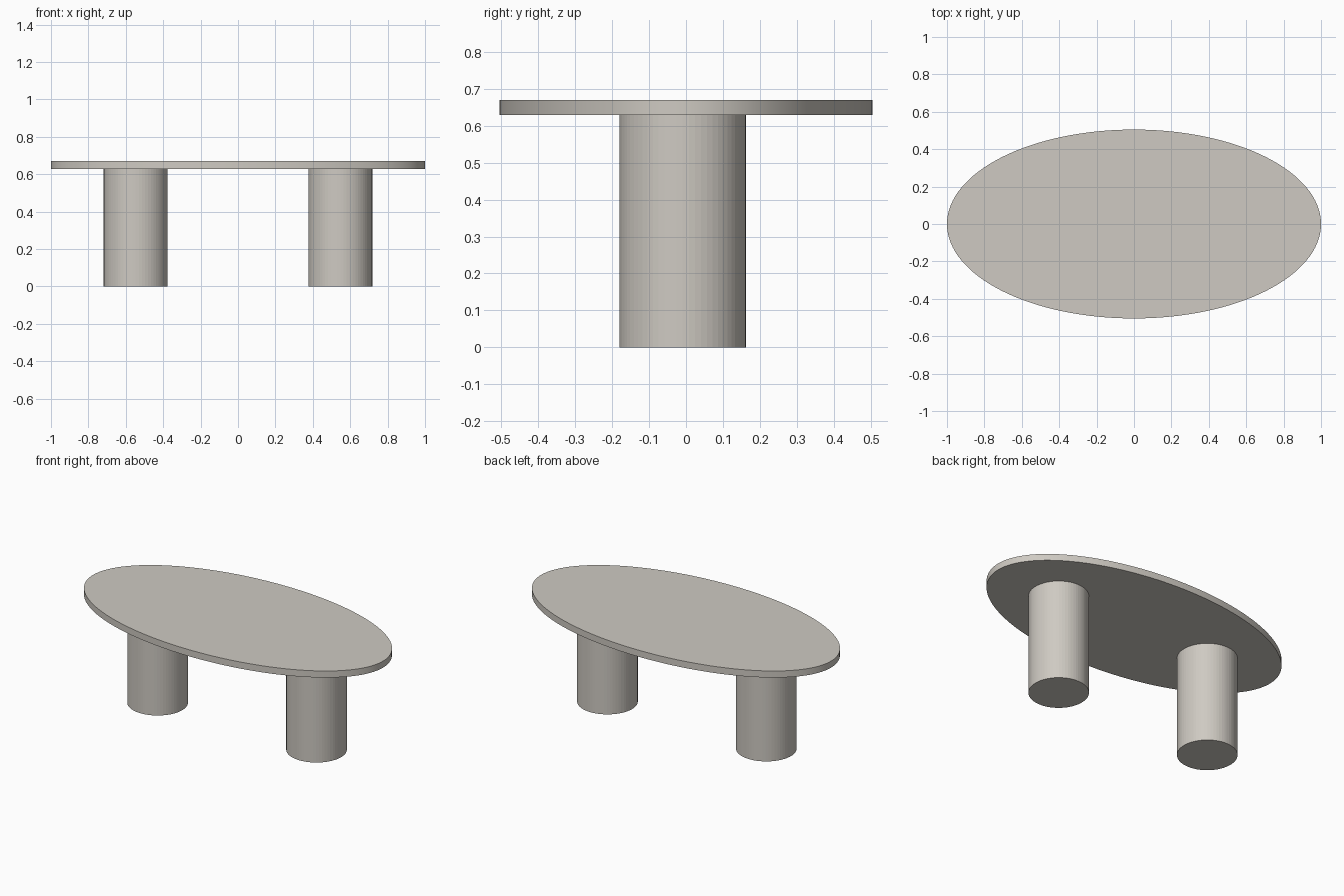
import bpy
import math

if "Cube" in bpy.data.objects:
    bpy.data.objects.remove(bpy.data.objects["Cube"])

# One warm stone grey for the whole table
stone = bpy.data.materials.new("warm_stone_grey")
stone.diffuse_color = (0.62, 0.59, 0.54, 1.0)
stone.use_nodes = True
stone.node_tree.nodes["Principled BSDF"].inputs["Base Color"].default_value = stone.diffuse_color


def cylinder(name, sides, centre, radii, bottom, top):
    """Upright elliptical cylinder between two heights."""
    bpy.ops.mesh.primitive_cylinder_add(
        vertices=sides, radius=1, depth=1,
        location=(centre[0], centre[1], (bottom + top) / 2))
    part = bpy.context.object
    part.name = name
    part.scale = (radii[0], radii[1], top - bottom)
    bpy.ops.object.transform_apply(location=False, rotation=False, scale=True)
    part.data.materials.append(stone)
    return part


# Thin oval tabletop, smooth round the rim
tabletop = cylinder("tabletop", 128, (0, 0), (1.0, 0.505), 0.629, 0.67)
bpy.ops.object.shade_smooth_by_angle(angle=math.radians(30))

# Two faceted drum legs, set slightly towards the front
for side, label in ((-1, "left"), (1, "right")):
    cylinder(label + "_leg", 64, (side * 0.547, -0.009), (0.171, 0.171), 0.0, 0.629)
